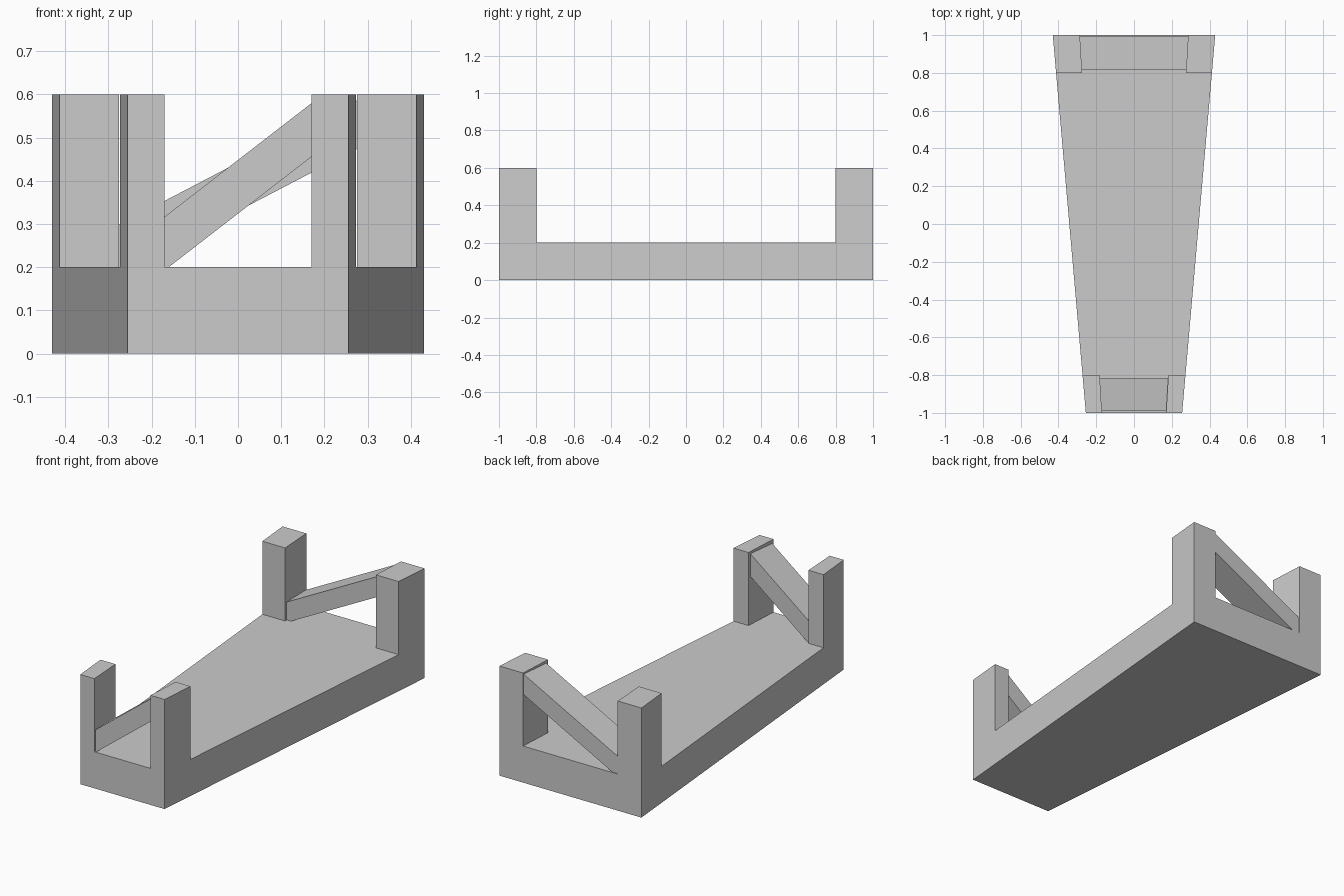
import bpy, bmesh
from mathutils import Vector

if "Cube" in bpy.data.objects:
    bpy.data.objects.remove(bpy.data.objects["Cube"])


def half_width(y):
    # Plan tapers from the narrow front to the wide back
    return 0.3425 + 0.0875 * y


def add_object(name, bm):
    bmesh.ops.recalc_face_normals(bm, faces=bm.faces[:])
    mesh = bpy.data.meshes.new(name)
    bm.to_mesh(mesh)
    bm.free()
    obj = bpy.data.objects.new(name, mesh)
    bpy.context.collection.objects.link(obj)
    return obj


def raise_faces(bm, faces, height):
    out = bmesh.ops.extrude_face_region(bm, geom=faces, use_keep_orig=False)
    verts = [g for g in out["geom"] if isinstance(g, bmesh.types.BMVert)]
    bmesh.ops.translate(bm, verts=verts, vec=(0, 0, height))


# Tapered deck with four corner posts raised from a 3 x 3 cell plan
bm = bmesh.new()
ys = (-1, -0.8, 0.8, 1)
grid = [[bm.verts.new((half_width(y) * s, y, 0)) for s in (-1, -2 / 3, 2 / 3, 1)] for y in ys]
bottom = [bm.faces.new((grid[j][i], grid[j][i + 1], grid[j + 1][i + 1], grid[j + 1][i]))
          for j in range(3) for i in range(3)]
out = bmesh.ops.extrude_face_region(bm, geom=bottom, use_keep_orig=True)
bmesh.ops.translate(bm, vec=(0, 0, 0.2),
                    verts=[g for g in out["geom"] if isinstance(g, bmesh.types.BMVert)])
tops = [g for g in out["geom"] if isinstance(g, bmesh.types.BMFace)]
corners = []
for f in tops:
    c = f.calc_center_median()
    if abs(c.y) > 0.85 and abs(c.x) > half_width(c.y) * 0.7:
        corners.append(f)
raise_faces(bm, corners, 0.4)
bmesh.ops.recalc_face_normals(bm, faces=bm.faces[:])
bmesh.ops.dissolve_limit(bm, angle_limit=0.01, verts=bm.verts[:], edges=bm.edges[:])
add_object("deck_with_posts", bm)


# Sloping braces fitted between each pair of posts
def brace(name, y0, y1, mid, slope, thick):
    bm = bmesh.new()
    ends = []
    for s in (-1, 1):
        ring = []
        for y, side in ((y0, -1), (y1, -1), (y1, 1), (y0, 1)):
            x = s * half_width(y) * 2 / 3
            ring.append(bm.verts.new(Vector((x, y, mid + slope * x + side * thick / 2))))
        ends.append(ring)
        bm.faces.new(ring)
    a, b = ends
    for i in range(4):
        k = (i + 1) % 4
        bm.faces.new((a[i], a[k], b[k], b[i]))
    return add_object(name, bm)


brace("front_brace", -0.99, -0.815, 0.386, 0.773, 0.124)
brace("back_brace", 0.815, 0.995, 0.386, 0.522, 0.112)
